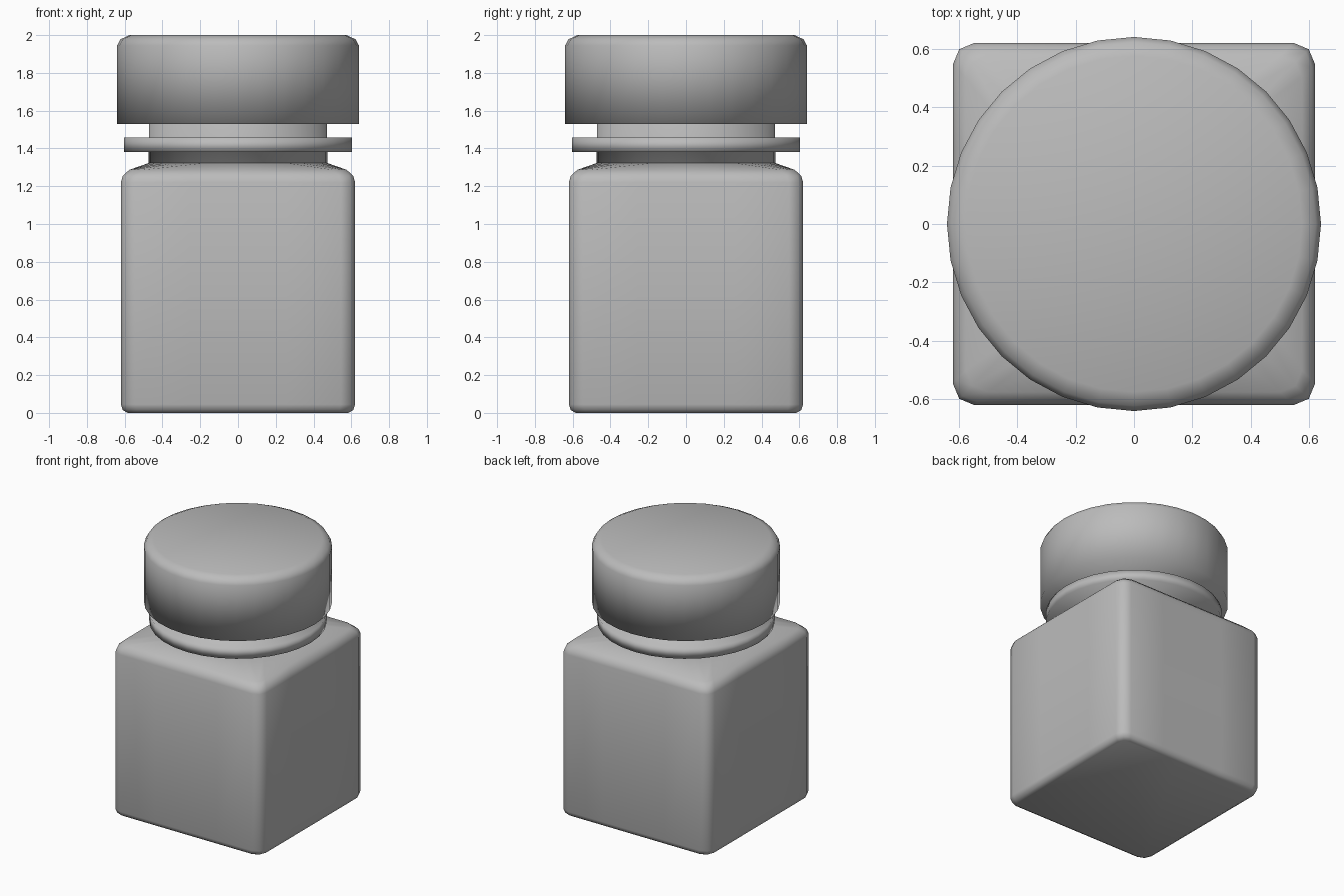
import bpy
import bmesh
from math import sin, cos, tan, pi, sqrt

SEGMENTS = 32

cube = bpy.data.objects.get("Cube")
if cube:
    bpy.data.objects.remove(cube)

grey = bpy.data.materials.new("plain grey")
grey.use_nodes = True
colour = (0.5, 0.5, 0.5, 1)
grey.diffuse_color = colour
grey.node_tree.nodes["Principled BSDF"].inputs["Base Color"].default_value = colour


def circle(radius, z):
    return [(radius * cos(2 * pi * i / SEGMENTS), radius * sin(2 * pi * i / SEGMENTS), z)
            for i in range(SEGMENTS)]


def rounded_square(half, corner, z):
    """Square section whose points line up with those of circle()."""
    points = []
    for side in range(4):
        turn = side * pi / 2
        for step in range(-4, 4):
            u, v = half, half * tan(step * pi / 16)
            if step == -4:                      # middle of the rounded corner
                u = half - corner * (1 - sqrt(0.5))
                v = -u
            elif abs(step) == 3:                # ends of the corner arc
                v = (half - corner) * (1 if step > 0 else -1)
            points.append((u * cos(turn) - v * sin(turn),
                           u * sin(turn) + v * cos(turn), z))
    return points[4:] + points[:4]


def loft(name, rings):
    """Skin a stack of rings, bottom to top, and cap both ends."""
    bm = bmesh.new()
    loops = [[bm.verts.new(p) for p in ring] for ring in rings]
    for low, high in zip(loops, loops[1:]):
        for i in range(SEGMENTS):
            j = (i + 1) % SEGMENTS
            bm.faces.new((low[i], low[j], high[j], high[i]))
    bm.faces.new(loops[0][::-1])
    bm.faces.new(loops[-1])
    bmesh.ops.recalc_face_normals(bm, faces=bm.faces)
    for face in bm.faces:
        face.smooth = True
    mesh = bpy.data.meshes.new(name)
    bm.to_mesh(mesh)
    bm.free()
    mesh.materials.append(grey)
    obj = bpy.data.objects.new(name, mesh)
    bpy.context.collection.objects.link(obj)
    return obj


# Square jar body with softened edges and a shoulder rising to the round neck
body = [(0.585, 0.06, 0), (0.61, 0.07, 0.015), (0.62, 0.075, 0.045),
        (0.62, 0.075, 1.22), (0.61, 0.075, 1.255), (0.575, 0.075, 1.287)]
# the first half-side starts at the middle of the +x face
body_rings = [rounded_square(*section) for section in body]
loft("jar_body", body_rings + [circle(0.475, 1.322)])

# Neck with its projecting collar
neck = [(0.475, 1.31), (0.475, 1.38), (0.603, 1.38), (0.603, 1.457),
        (0.47, 1.457), (0.47, 1.56)]
loft("neck_and_collar", [circle(*section) for section in neck])

# Wide lid with a rounded top edge
lid = [(0.64, 1.53), (0.64, 1.945), (0.622, 1.978), (0.575, 2.0)]
loft("lid", [circle(*section) for section in lid])
